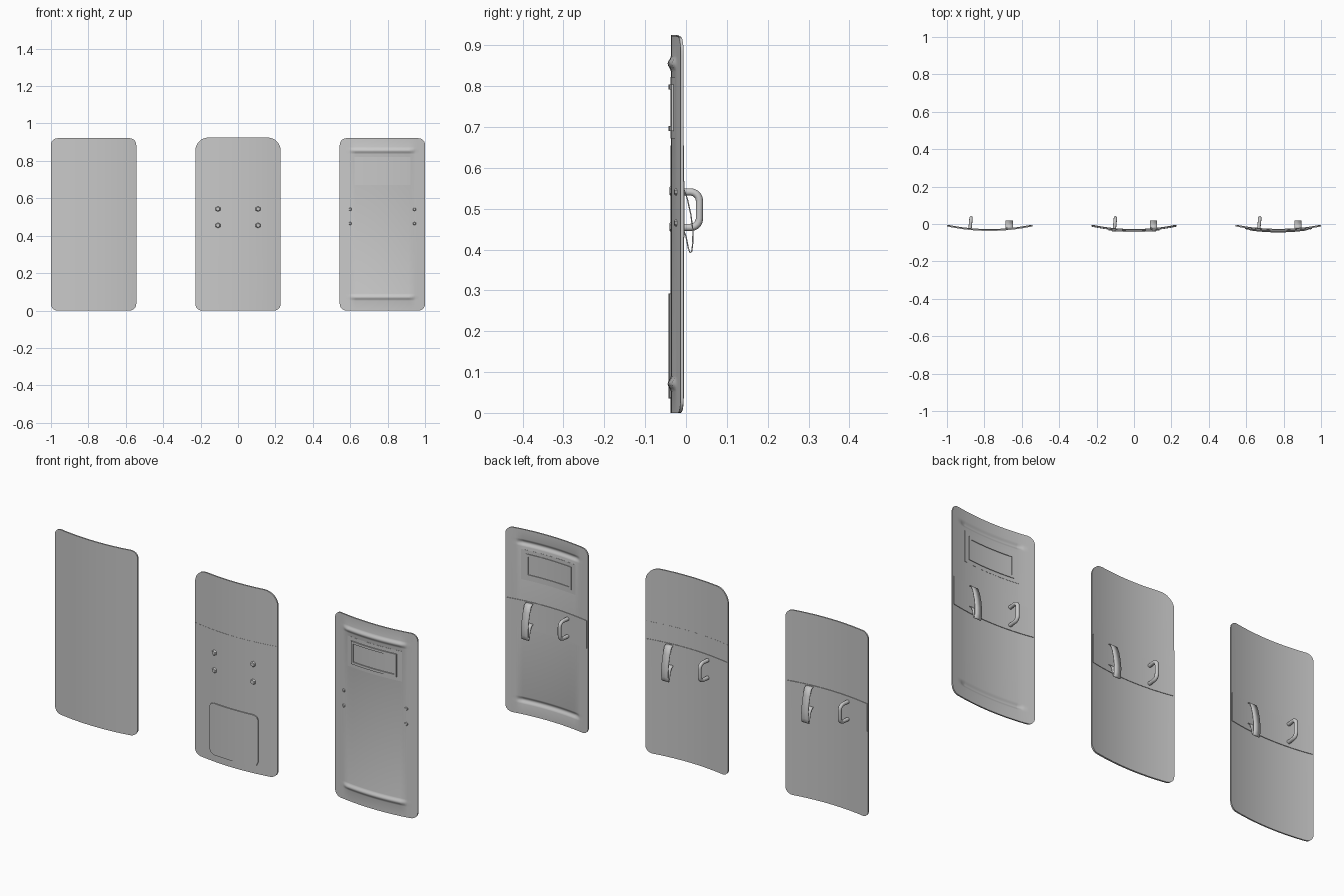
import bpy, bmesh, math
from mathutils import Vector, Matrix

old = bpy.data.objects.get("Cube")
if old:
    bpy.data.objects.remove(old, do_unlink=True)

grey = bpy.data.materials.new("plain_grey")
grey.use_nodes = True
grey.diffuse_color = (0.58, 0.58, 0.58, 1)
grey.node_tree.nodes["Principled BSDF"].inputs["Base Color"].default_value = grey.diffuse_color

HALF, SAG, FRONT, THICK = 0.228, 0.024, -0.037, 0.007
RIB_HALF, RIB_DEPTH, RIB_LENGTH = 0.019, 0.008, 0.178


def curve_y(x):
    return FRONT + SAG * (x / HALF) ** 2


def slope(x):
    return math.atan(2 * SAG * x / HALF ** 2)


def finish(name, bm, cx):
    bmesh.ops.recalc_face_normals(bm, faces=bm.faces[:])
    mesh = bpy.data.meshes.new(name)
    bm.to_mesh(mesh)
    bm.free()
    mesh.materials.append(grey)
    ob = bpy.data.objects.new(name, mesh)
    ob.location.x = cx
    bpy.context.collection.objects.link(ob)
    bpy.ops.object.select_all(action='DESELECT')
    ob.select_set(True)
    bpy.context.view_layer.objects.active = ob
    bpy.ops.object.shade_smooth_by_angle(angle=math.radians(32))
    return ob


def outline(x0, x1, z0, z1, r_low, r_top, steps):
    corners = ((x1, z0, r_low, -1, 1, -90), (x1, z1, r_top, -1, -1, 0),
               (x0, z1, r_top, 1, -1, 90), (x0, z0, r_low, 1, 1, 180))
    points = []
    for x, z, r, sx, sz, start in corners:
        for i in range(steps + 1 if r else 1):
            a = math.radians(start + 90 * i / steps)
            dx, dz = (r * math.cos(a), r * math.sin(a)) if r else (0, 0)
            points.append((x + sx * r + dx, 0, z + sz * r + dz))
    return points


def rib_bump(x, z, ribs):
    total = 0
    for c in ribs:
        t = min(abs(z - c) / RIB_HALF, 1)
        end = max(0, min((RIB_LENGTH - abs(x)) / 0.03, 1))
        total += RIB_DEPTH * math.cos(t * math.pi / 2) ** 2 * end
    return total


# Curved sheet that follows the shield, from depth d0 to depth d1 behind its front
def sheet(name, cx, x0, x1, z0, z1, d0, d1, r_low=0, r_top=0, steps=6, ribs=()):
    bm = bmesh.new()
    bm.faces.new([bm.verts.new(p) for p in outline(x0, x1, z0, z1, r_low, r_top, steps)])

    def cut(co, normal):
        bmesh.ops.bisect_plane(bm, geom=bm.verts[:] + bm.edges[:] + bm.faces[:],
                               dist=1e-5, plane_co=co, plane_no=normal)
    for i in range(-7, 8):
        cut((i * HALF / 8, 0, 0), (1, 0, 0))
    for c in ribs:
        for i in range(-4, 5):
            cut((0, 0, c + RIB_HALF * i / 4), (0, 0, 1))
    if ribs:
        for x in (RIB_LENGTH, RIB_LENGTH - 0.015, RIB_LENGTH - 0.03):
            for s in (-1, 1):
                cut((s * x, 0, 0), (1, 0, 0))
    for v in bm.verts:
        v.co.y = curve_y(v.co.x) + d0 - rib_bump(v.co.x, v.co.z, ribs)
    new = bmesh.ops.extrude_face_region(bm, geom=bm.faces[:])["geom"]
    for v in new:
        if isinstance(v, bmesh.types.BMVert):
            v.co.y += d1 - d0
    return finish(name, bm, cx)


# Six-sided bolt heads set square to the curved front
def bolts(name, cx, xs, zs, radius, depth):
    bm = bmesh.new()
    for x in xs:
        for z in zs:
            m = (Matrix.Translation((x, curve_y(x) - depth / 2 + 0.001, z))
                 @ Matrix.Rotation(slope(x), 4, 'Z') @ Matrix.Rotation(math.pi / 2, 4, 'X'))
            bmesh.ops.create_cone(bm, cap_ends=True, segments=6, radius1=radius,
                                  radius2=radius * 0.65, depth=depth + 0.002, matrix=m)
    finish(name, bm, cx)


# Bent tube grip on the back
def grip(name, cx):
    x, reach, r, tube = -0.105, 0.033, 0.022, 0.009
    path = [(-0.028, 0.454)]
    for start, z in ((-90, 0.454 + r), (0, 0.541 - r)):
        for i in range(6):
            a = math.radians(start + 18 * i)
            path.append((reach - r + r * math.cos(a), z + r * math.sin(a)))
    path.append((-0.028, 0.541))
    lean = math.tan(-slope(x))
    pts = [Vector((x + (y + 0.028) * lean, y, z)) for y, z in path]
    bm = bmesh.new()
    rings = []
    for i, p in enumerate(pts):
        t = (pts[min(i + 1, len(pts) - 1)] - pts[max(i - 1, 0)]).normalized()
        side = Vector((1, -lean, 0)).normalized()
        up = t.cross(side).normalized()
        rings.append([bm.verts.new(p + tube * (side * math.cos(k * math.pi / 6)
                                               + up * math.sin(k * math.pi / 6)))
                      for k in range(12)])
    for a, b in zip(rings, rings[1:]):
        for k in range(12):
            bm.faces.new((a[k], a[k - 1], b[k - 1], b[k]))
    bm.faces.new(rings[0])
    bm.faces.new(rings[-1])
    finish(name, bm, cx)


# Hanging arm strap: a thin ribbon loop
def strap(name, cx):
    x, half = 0.105, 0.019
    path = [(-0.022, 0.562), (-0.008, 0.555), (0.003, 0.525), (0.012, 0.485), (0.017, 0.445),
            (0.0165, 0.415), (0.014, 0.396), (0.01, 0.392), (0.006, 0.402),
            (0.0, 0.432), (-0.008, 0.452), (-0.022, 0.462)]
    bm = bmesh.new()
    rows = [[bm.verts.new((x + s * half, y, z)) for s in (-1, 1)] for y, z in path]
    for a, b in zip(rows, rows[1:]):
        bm.faces.new((a[0], a[1], b[1], b[0]))
    ob = finish(name, bm, cx)
    mod = ob.modifiers.new("thickness", 'SOLIDIFY')
    mod.thickness = 0.003
    mod.offset = 0


# Rectangular rim around the viewing window
def window_rim(name, cx, d0, d1):
    w, z0, z1, t = 0.125, 0.69, 0.804, 0.012
    sheet(name + "_bottom", cx, -w, w, z0, z0 + t, d0, d1)
    sheet(name + "_top", cx, -w, w, z1 - t, z1, d0, d1)
    sheet(name + "_right", cx, -w, -w + t, z0 + t, z1 - t, d0, d1)
    sheet(name + "_left", cx, w - t, w, z0 + t, z1 - t, d0, d1)


SPACING = 0.772
ribs = (0.071, 0.855)
shields = (("plain", -SPACING, 0.921, 0.035, ()),
           ("round_top", 0, 0.925, 0.07, ()),
           ("ribbed", SPACING, 0.921, 0.035, ribs))

# Shared parts: body, back band, grip and strap
for label, cx, top, r_top, rib in shields:
    sheet(label + "_shield_body", cx, -HALF, HALF, 0, top, 0, THICK, 0.035, r_top, 6, rib)
    sheet(label + "_back_band", cx, -0.222, 0.222, 0.43, 0.568, THICK - 0.001, THICK + 0.003)
    grip(label + "_grip", cx)
    strap(label + "_arm_strap", cx)

# Round-topped shield: lower cover, front plate and bolts
sheet("lower_cover", 0, -HALF, HALF, 0, 0.655, -0.001, THICK + 0.0005, 0.035, 0)
sheet("front_plate", 0, -0.135, 0.135, 0.035, 0.292, -0.006, 0.001, 0.03, 0.025, 2)
bolts("large_bolts", 0, (-0.107, 0.107), (0.455, 0.543), 0.016, 0.008)

# Ribbed shield: window panel, rims and bolts
sheet("window_panel", SPACING, -0.15, 0.15, 0.672, 0.822, -0.0008, THICK + 0.0008)
window_rim("front_rim", SPACING, -0.006, 0.001)
window_rim("back_rim", SPACING, THICK - 0.001, THICK + 0.004)
bolts("small_bolts", SPACING, (-0.172, 0.172), (0.465, 0.541), 0.01, 0.005)
